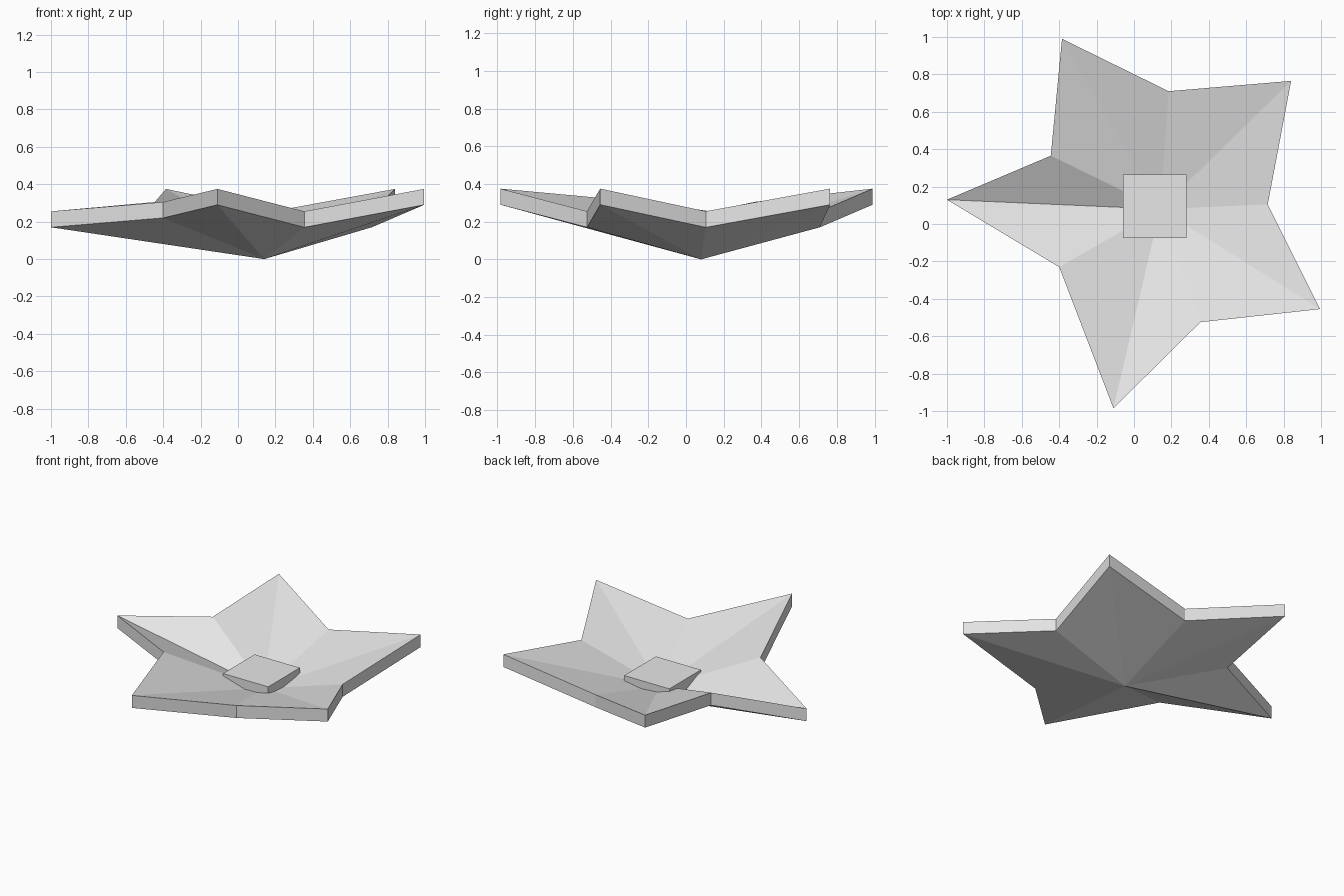
import bpy
import bmesh

if "Cube" in bpy.data.objects:
    bpy.data.objects.remove(bpy.data.objects["Cube"])

THICKNESS = 0.085
APEX = (0.14, 0.08, 0.0)
# Star rim, counter-clockwise: x, y, underside height
RIM = [
    (0.995, -0.455, 0.29), (0.715, 0.105, 0.17),
    (0.84, 0.765, 0.29), (0.185, 0.71, 0.17),
    (-0.385, 0.99, 0.29), (-0.445, 0.365, 0.22),
    (-1.0, 0.13, 0.17), (-0.40, -0.23, 0.22),
    (-0.11, -0.985, 0.29), (0.355, -0.525, 0.17),
]

grey = bpy.data.materials.new("light_grey")
grey.diffuse_color = (0.8, 0.8, 0.8, 1)
grey.use_nodes = True
grey.node_tree.nodes["Principled BSDF"].inputs["Base Color"].default_value = grey.diffuse_color


def finish(bm, name):
    bmesh.ops.recalc_face_normals(bm, faces=bm.faces)
    mesh = bpy.data.meshes.new(name)
    bm.to_mesh(mesh)
    bm.free()
    mesh.materials.append(grey)
    obj = bpy.data.objects.new(name, mesh)
    bpy.context.collection.objects.link(obj)
    return obj


# Petals: a dished star slab, fanned out from a low centre
bm = bmesh.new()


def lifted(p, dz):
    return bm.verts.new((p[0], p[1], p[2] + dz))


low = [lifted(p, 0) for p in RIM]
high = [lifted(p, THICKNESS) for p in RIM]
low_centre, high_centre = lifted(APEX, 0), lifted(APEX, THICKNESS)
for i in range(len(RIM)):
    j = (i + 1) % len(RIM)
    bm.faces.new((high_centre, high[i], high[j]))
    bm.faces.new((low_centre, low[j], low[i]))
    bm.faces.new((low[i], low[j], high[j], high[i]))
finish(bm, "star_petals")

# Centre: a square block sunk into the dish
bm = bmesh.new()
bmesh.ops.create_cube(bm, size=1)
bmesh.ops.scale(bm, verts=bm.verts, vec=(0.34, 0.34, 0.10))
bmesh.ops.translate(bm, verts=bm.verts, vec=(0.11, 0.095, 0.14))
finish(bm, "centre_block")
